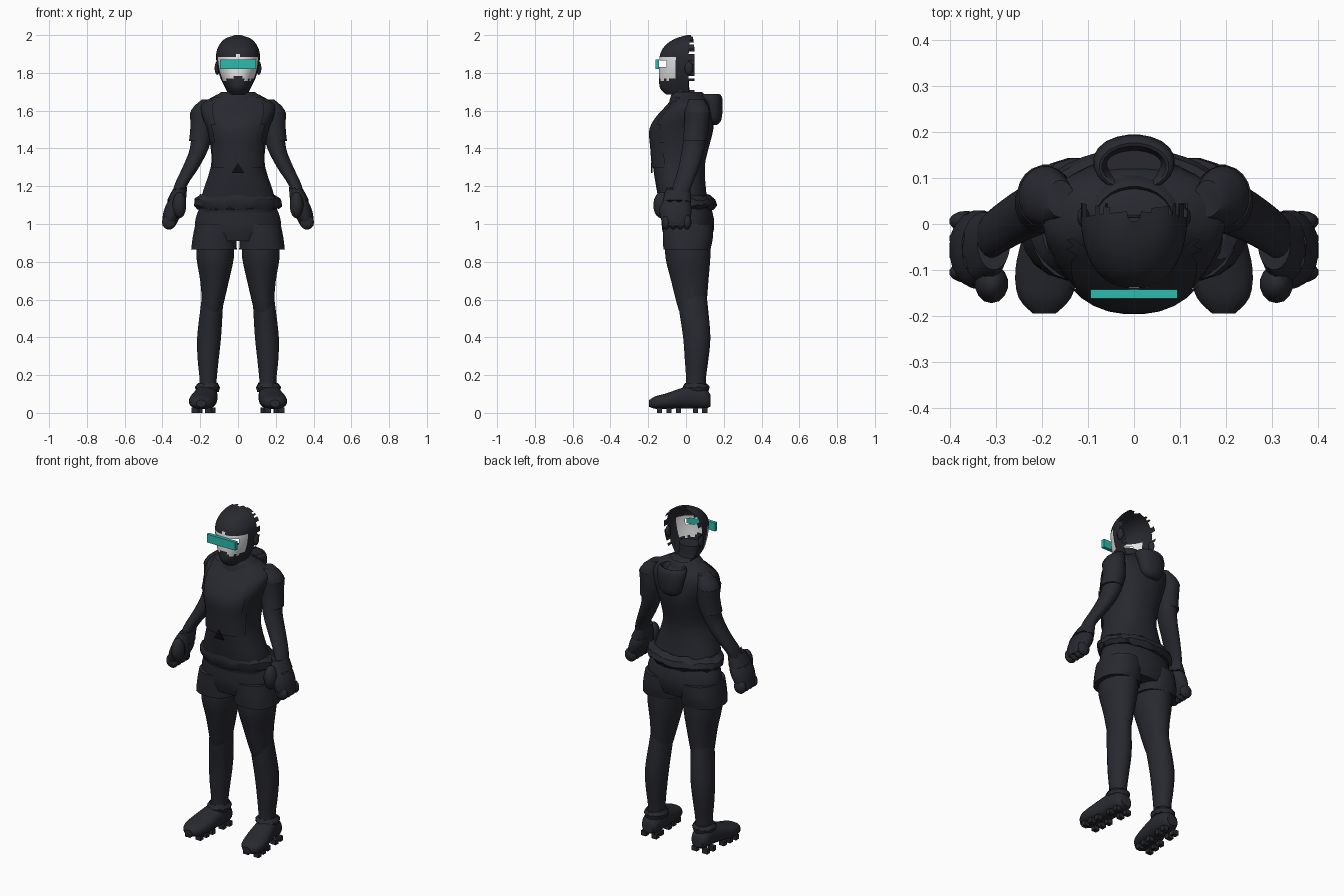
import bpy, bmesh, math, random
from mathutils import Vector

random.seed(4)
if "Cube" in bpy.data.objects:
    bpy.data.objects.remove(bpy.data.objects["Cube"])


def material(name, rgb):
    m = bpy.data.materials.new(name)
    m.use_nodes = True
    m.diffuse_color = (*rgb, 1)
    bsdf = m.node_tree.nodes["Principled BSDF"]
    bsdf.inputs["Base Color"].default_value = (*rgb, 1)
    bsdf.inputs["Roughness"].default_value = 0.8
    return m


CLOTH = material("charcoal cloth", (0.021, 0.022, 0.029))
BLACK = material("black", (0.004, 0.004, 0.005))
WHITE = material("white face", (1, 1, 1))
TEAL = material("teal glass", (0.025, 0.5, 0.42))


def finish(name, bm, mats, angle=40):
    bmesh.ops.recalc_face_normals(bm, faces=bm.faces[:])
    mesh = bpy.data.meshes.new(name)
    bm.to_mesh(mesh)
    bm.free()
    for m in mats:
        mesh.materials.append(m)
    ob = bpy.data.objects.new(name, mesh)
    bpy.context.collection.objects.link(ob)
    bpy.ops.object.select_all(action='DESELECT')
    ob.select_set(True)
    bpy.context.view_layer.objects.active = ob
    bpy.ops.object.shade_smooth_by_angle(angle=math.radians(angle))
    return ob


def smooth_rings(rings, steps):
    """Catmull-Rom interpolation between cross-sections."""
    out = []
    for i in range(len(rings) - 1):
        a, b = rings[max(i - 1, 0)], rings[i]
        c, d = rings[i + 1], rings[min(i + 2, len(rings) - 1)]
        for k in range(steps):
            t = k / steps
            out.append([q + 0.5 * t * (r - p + t * (2 * p - 5 * q + 4 * r - s
                        + t * (3 * (q - r) + s - p)))
                        for p, q, r, s in zip(a, b, c, d)])
    return out + [list(rings[-1])]


def loft(rings, n=20, steps=3, power=2.0, caps=True, along_y=False, jitter=0):
    """Skin of rings (x, y, z, rx, ry); along_y swaps the roles of y and z."""
    bm = bmesh.new()
    loops = []
    for x, y, z, rx, ry in smooth_rings(rings, steps):
        loop = []
        for i in range(n):
            t = 2 * math.pi * (i + 0.5) / n
            c, s = math.cos(t), math.sin(t)
            px = x + rx * math.copysign(abs(c) ** (2 / power), c)
            py = y + ry * math.copysign(abs(s) ** (2 / power), s)
            pz = z + random.uniform(-jitter, jitter)
            loop.append(bm.verts.new((px, pz, py) if along_y else (px, py, pz)))
        loops.append(loop)
    for a, b in zip(loops, loops[1:]):
        for i in range(n):
            j = (i + 1) % n
            bm.faces.new((a[i], a[j], b[j], b[i]))
    if caps:
        bm.faces.new(loops[0])
        bm.faces.new(loops[-1])
    return bm


def body_rings(profile):
    """Centred rings from (z, half width, front y, back y)."""
    return [(0, (f + b) / 2, z, w, (b - f) / 2) for z, w, f, b in profile]


def box(bm, centre, size):
    verts = bmesh.ops.create_cube(bm, size=1)["verts"]
    for v in verts:
        v.co = Vector(centre) + Vector(p * q for p, q in zip(v.co, size))


def ball(bm, centre, size):
    verts = bmesh.ops.create_uvsphere(bm, u_segments=14, v_segments=9, radius=1)["verts"]
    for v in verts:
        v.co = Vector(centre) + Vector(p * q for p, q in zip(v.co, size))


def pair(name, bm, mats=(CLOTH,)):
    """Left part at +x and its mirrored right twin."""
    twin = bm.copy()
    for v in twin.verts:
        v.co.x *= -1
    finish("left_" + name, bm, mats)
    finish("right_" + name, twin, mats)


# Torso, and the raised front panel over it
torso = [(1.06, .2, -.13, .13), (1.15, .193, -.15, .11), (1.3, .145, -.175, .1),
         (1.4, .145, -.183, .12), (1.5, .165, -.188, .145), (1.57, .19, -.15, .14),
         (1.63, .195, -.095, .125), (1.67, .14, -.065, .1), (1.7, .08, -.055, .06)]
finish("torso", loft(body_rings(torso), n=32, power=2.3), [CLOTH])
panel = loft(body_rings([(z, w + .006, f - .007, b) for z, w, f, b in torso[2:8]]),
             n=32, power=2.3, caps=False)
bmesh.ops.delete(panel, context='FACES', geom=[
    f for f in panel.faces if f.calc_center_median().y > -.03
    or abs(f.calc_center_median().x) > .135])
finish("chest_panel", panel, [CLOTH])

# Waist emblem plate
bm = bmesh.new()
tri = [bm.verts.new(p) for p in ((-.032, -.186, 1.27), (.032, -.186, 1.27), (0, -.186, 1.325))]
face = bm.faces.new(tri)
top = bmesh.ops.extrude_face_region(bm, geom=[face])["geom"]
bmesh.ops.translate(bm, verts=[v for v in top if isinstance(v, bmesh.types.BMVert)], vec=(0, .008, 0))
finish("waist_triangle", bm, [BLACK])

# Frayed belt
finish("belt", loft(body_rings([(1.08, .215, -.14, .145), (1.1, .233, -.15, .165),
                                (1.13, .23, -.155, .155), (1.15, .2, -.15, .125)]),
                    n=44, steps=1, jitter=.009), [CLOTH], 25)

# Shorts
finish("shorts_hips", loft(body_rings([(.91, .2, -.11, .13), (.97, .228, -.127, .148),
                                       (1.03, .225, -.13, .148), (1.1, .2, -.13, .13)]), n=28), [CLOTH])
pair("shorts_leg", loft([(.127, .005, .865, .122, .126), (.124, .01, .93, .117, .134),
                         (.115, .01, 1.0, .112, .134)], power=2.3))

# Legs: thigh overlapping a boot-like shin
pair("thigh", loft([(.12, .01, .92, .1, .122), (.121, .01, .82, .1, .12),
                    (.124, .02, .7, .077, .1), (.133, .03, .58, .058, .08),
                    (.14, .035, .52, .05, .065)]))
pair("shin", loft([(.135, .035, .62, .056, .075), (.14, .04, .55, .06, .078),
                   (.153, .057, .4, .064, .073), (.158, .056, .28, .056, .063),
                   (.158, .053, .18, .046, .053), (.16, .053, .1, .045, .053)]))

# Shoes, lofted from heel to toe, with cuffs and cleats
pair("shoe", loft([(.165, .065, .13, .035, .03), (.166, .075, .105, .052, .052),
                   (.168, .085, .04, .06, .062), (.178, .076, -.03, .066, .054),
                   (.189, .063, -.1, .07, .042), (.194, .055, -.16, .058, .034),
                   (.195, .05, -.195, .025, .018)], power=2.4, along_y=True))
pair("ankle_cuff", loft([(.162, .053, .115, .06, .066), (.161, .053, .135, .066, .072),
                         (.16, .053, .155, .052, .058)], steps=1, n=24, jitter=.006))
bm = bmesh.new()
for y in (.1, .05, -.04, -.09, -.14):
    for dx in (-.035, .035):
        box(bm, (.18 - y * .1 + dx, y, .014), (.034, .028, .028))
pair("shoe_cleats", bm)

# Arms with short sleeves
pair("arm", loft([(.16, .055, 1.66, .03, .04), (.193, .06, 1.6, .057, .066),
                  (.19, .055, 1.5, .06, .062), (.205, .038, 1.4, .05, .06),
                  (.25, .015, 1.3, .044, .055), (.305, -.02, 1.2, .034, .05),
                  (.32, -.04, 1.12, .03, .045)]))
pair("sleeve", loft([(.202, .046, 1.44, .058, .065), (.19, .055, 1.51, .063, .066),
                     (.195, .06, 1.59, .06, .068)], steps=2))

# Mittens: frayed cuff, palm, thumb and curled fingers
pair("glove_cuff", loft([(.325, -.05, 1.12, .05, .078), (.315, -.045, 1.16, .043, .07),
                         (.305, -.04, 1.19, .036, .06)], steps=1, jitter=.008))
bm = loft([(.318, -.05, 1.15, .035, .06), (.333, -.055, 1.09, .054, .085),
           (.355, -.055, 1.03, .046, .08), (.366, -.05, .99, .034, .065)])
ball(bm, (.31, -.13, 1.1), (.037, .043, .07))
for i in range(4):
    ball(bm, (.365, -.105 + .037 * i, 1.01), (.038, .023, .04))
pair("glove", bm)

# Neck, collar and hood pouch
finish("neck", loft([(0, -.02, 1.64, .075, .055), (0, -.025, 1.7, .06, .045),
                     (0, -.035, 1.77, .062, .05)]), [CLOTH])
finish("collar", loft([(0, .01, 1.645, .125, .1), (0, .01, 1.68, .108, .09),
                       (0, .01, 1.7, .085, .072), (0, .01, 1.67, .07, .06)],
                      n=24, steps=2, caps=False), [CLOTH])
hood = loft([(0, .145, 1.525, .03, .02), (0, .147, 1.55, .065, .04),
             (0, .145, 1.62, .085, .05), (0, .13, 1.675, .088, .06),
             (0, .125, 1.685, .07, .045), (0, .13, 1.64, .06, .03)])
finish("hood", hood, [CLOTH])

# Head: a front shell, open behind, with a pale face area and an eye slot
profile = [(1.685, .05, -.105), (1.72, .068, -.138), (1.77, .092, -.142), (1.83, .11, -.142),
           (1.9, .116, -.137), (1.95, .098, -.105), (1.982, .066, -.055), (2.0, .015, .005)]
head = loft([(0, .03, z, w, .03 - f) for z, w, f in profile], n=48, steps=4, power=2.3, caps=False)
removed = []
for f in head.faces:
    c = f.calc_center_median()
    slot = abs(c.x) < .075 and 1.825 < c.z < 1.866
    if c.y > .03 or slot:
        removed.append(f)
    fringe = 1.885 + random.uniform(-.01, .01)
    jaw = 1.765 + random.uniform(-.008, .008)
    mouth = abs(c.x) < .028 and c.z < 1.79
    f.material_index = int(c.y < -.05 and jaw < c.z < fringe and not mouth)
bmesh.ops.delete(head, context='FACES', geom=removed)
finish("head", head, [CLOTH, WHITE])

bm = bmesh.new()
ball(bm, (.11, .015, 1.825), (.014, .022, .036))
pair("ear", bm)

# Visor bar in front of the eyes
bm = bmesh.new()
box(bm, (0, -.152, 1.845), (.19, .02, .05))
finish("visor", bm, [TEAL])
